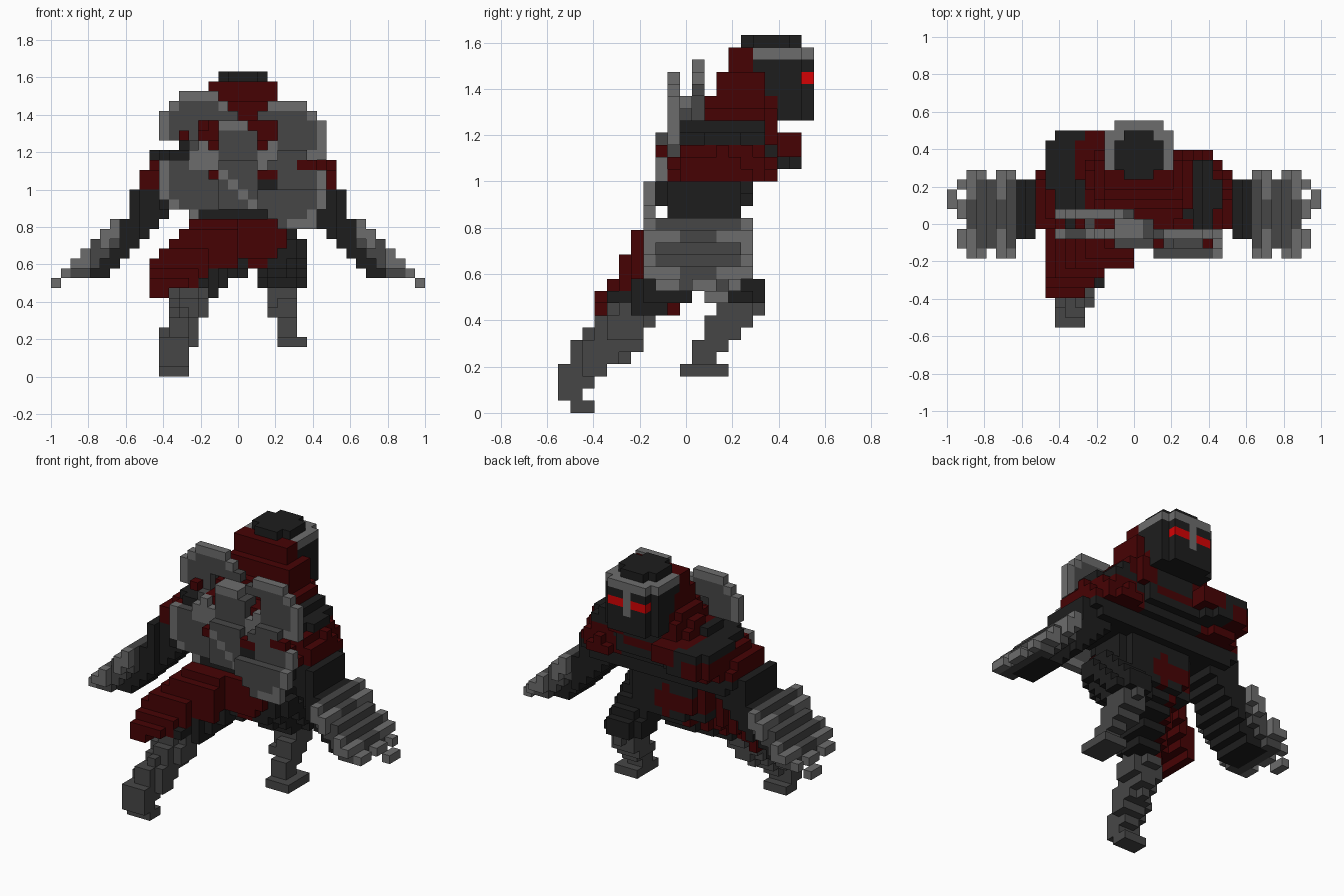
import bpy
import bmesh
from mathutils import Vector

cube = bpy.data.objects.get("Cube")
if cube:
    bpy.data.objects.remove(cube, do_unlink=True)

U = 2 / 38                      # size of one block
ORIGIN = Vector((-1, -10.5 * U, 0))
COLOURS = {"dark": (.0125, .0125, .0125), "grey": (.062, .062, .062),
           "light": (.152, .152, .152), "red": (.062, .0008, .0012),
           "bright_red": (.66, .0008, .0015)}
NAMES = list(COLOURS)
mats = []
for name, rgb in COLOURS.items():
    m = bpy.data.materials.new(name)
    m.use_nodes = True
    m.diffuse_color = (*rgb, 1)
    bsdf = m.node_tree.nodes["Principled BSDF"]
    bsdf.inputs["Base Color"].default_value = (*rgb, 1)
    bsdf.inputs["Roughness"].default_value = .8
    mats.append(m)

blocks = {}                     # cell -> (part, colour)


def put(part, colour, cell):
    c = colour(*cell) if callable(colour) else colour
    if c:
        blocks[cell] = (part, c)


def box(part, colour, xs, ys, zs):
    for i in range(xs[0], xs[1] + 1):
        for j in range(ys[0], ys[1] + 1):
            for k in range(zs[0], zs[1] + 1):
                put(part, colour, (i, j, k))


def cells():
    for i in range(38):
        for j in range(21):
            for k in range(31):
                yield (i, j, k), Vector((i + .5, j + .5, k + .5))


def blob(part, colour, centre, radii, power=3):
    for cell, p in cells():
        if sum(abs((p[a] - centre[a]) / radii[a]) ** power for a in range(3)) <= 1:
            put(part, colour, cell)


def limb(part, colour, start, end, r0, r1):
    a, b = Vector(start), Vector(end)
    for cell, p in cells():
        t = max(0, min(1, (p - a).dot(b - a) / (b - a).length_squared))
        if (p - a.lerp(b, t)).length <= r0 + (r1 - r0) * t:
            put(part, colour, cell)


# Torso: dark body leaning forward, red bands on the shoulders
def band(i, j, k):
    return "red" if 19 <= k <= 21 else "dark"


def chest_colour(i, j, k):
    if j > 15 + max(0, k - 18) * 1.5:
        return None
    if k >= 22 and 14 <= i <= 24 and j < 16:
        return "red"
    return "red" if 19 <= k <= 21 and abs(i - 18.5) > 6 else "dark"


def shoulder_colour(i, j, k):
    if k < 17 or (k < 19 and j > 15):
        return None
    return band(i, j, k)


blob("waist", "dark", (19, 12, 16), (5, 3, 4.5), 4)
blob("chest", chest_colour, (19, 13.3, 20.4), (8, 4.4, 3.6))
blob("right_shoulder", shoulder_colour, (12.5, 13.3, 19), (3.6, 4.6, 4.2), 2)
blob("right_shoulder", lambda i, j, k: "red" if i < 13 and k < 22 else "dark",
     (13.2, 16.2, 21.5), (3.4, 3.8, 1.9))
blob("left_shoulder", shoulder_colour, (25.5, 13.3, 19.2), (3.6, 4.6, 4.2), 2)
box("scarf", "red", (13, 16), (14, 18), (22, 22))
box("scarf", "red", (14, 16), (17, 19), (21, 22))


# Hips and legs
def thigh_colour(i, j, k):
    return "red" if k > 8.5 + (i - 14) * .84 and i < 19 else "dark"


blob("hips", lambda i, j, k: "red" if j <= 10 or (k >= 13 and i < 20) else "dark",
     (19, 11.3, 13.8), (5.4, 3.4, 2.4), 4)
limb("right_thigh", thigh_colour, (18, 11.5, 12.5), (14.2, 6.2, 9.3), 2.7, 2.2)
limb("right_shin", "grey", (14, 5.6, 7.2), (13, 2.4, 4), 2, 1.8)
box("right_foot", "grey", (11, 13), (0, 1), (1, 3))
box("right_foot", "grey", (11, 13), (1, 2), (0, 0))
limb("left_thigh", "dark", (23, 11.3, 13), (23.5, 14.8, 9.9), 2.7, 2.2)
limb("left_shin", "grey", (23.5, 14.8, 8.5), (24, 12, 4.6), 1.9, 1.2)
box("left_foot", "grey", (23, 25), (10, 13), (3, 3))

# Sloping cloth over the right thigh
for i in range(10, 19):
    start = 3 if i < 14 else min(6, i - 10)
    for j in range(start, int(9 + (i - 10) * .7) + 1):
        top = int(min(15, i + 1, 9 + 1.7 * (j - 3)))
        low = max(8 + (i > 11) + (i > 13), top - 3)
        box("thigh_cloth", "red", (i, i), (j, j), (low, top))


# Arms and spiked gauntlets, mirrored
def arm(side, flip):
    def x(i):
        return 37 - i if flip else i
    for i in range(7, 12):
        top = 15 if i == 7 else 18 if i == 8 else 20
        ys = (9, 14) if i < 9 else (10, 14)
        box(side + "_arm", band, (x(i), x(i)), ys, (i + 5, top))
    for i in range(1, 7):
        low, top = max(10, i + 5), i + 9
        reach = 3 if i in (1, 4) else 4
        for j in range(11 - reach, 12 + reach):
            d = abs(j - 11)
            if i == 1 and j % 3 == 1:
                continue
            for k in range(low, top + 1):
                if d == 4 and k < max(11, top - 1) or d == 3 and k < top - 2:
                    continue
                if d == 4 or i == 1 or (k == top and i in (2, 5) and d > 1):
                    c = "light"
                else:
                    c = "dark" if k < top - 1 and d < 3 else "grey"
                put(side + "_gauntlet", c, (x(i), j, k))
    box(side + "_claw", "light", (x(0), x(0)), (12, 13), (9, 9))


arm("right", False)
arm("left", True)

# Hood, neck and face
blob("hood", "red", (19.5, 15, 23.6), (5.2, 3.4, 2.6))
box("hood", "red", (15, 24), (12, 16), (24, 24))
box("hood", "red", (16, 23), (12, 16), (25, 25))
box("hood", "red", (16, 23), (13, 16), (26, 27))
box("hood", "red", (16, 22), (14, 16), (28, 29))
box("collar", "dark", (25, 26), (10, 16), (22, 22))
box("collar", "dark", (25, 25), (10, 16), (23, 23))
box("neck", "dark", (17, 21), (15, 17), (22, 23))
box("face", lambda i, j, k: "red" if j < 16 + (29 - k) // 2 and i in (16, 22) else "dark",
    (16, 22), (16, 19), (24, 28))
box("face", "dark", (17, 21), (20, 20), (24, 28))
box("eyes", "bright_red", (17, 21), (20, 20), (27, 27))
box("nose_guard", "light", (19, 19), (20, 20), (26, 28))
box("brow_band", "light", (16, 22), (16, 19), (29, 29))
box("brow_band", "light", (17, 21), (20, 20), (29, 29))
box("cap", lambda i, j, k: None if i in (17, 21) and j in (15, 19) else "dark",
    (17, 21), (15, 19), (30, 30))


# Crossed blades on the back, with light outer rims
def blade(part, cx, cz, rx, rz, depth):
    for i in range(38):
        for k in range(31):
            dx, dz = (i + .5 - cx) / rx, (k + .5 - cz) / rz
            r = dx * dx + dz * dz
            outer = dx * (cx - 19) + dz * (cz - 21) > 0
            gap = (abs(i - 18.5) < 4 and 23 <= k <= 25) or (i in (11, 12, 13) and k in (22, 23))
            if r <= 1.1 and not gap:
                c = "light" if r > .62 and outer else "grey"
                put(part, c, (i, depth(k), k))


blade("upper_right_blade", 15, 25, 4, 3.8, lambda k: 11 if k > 23 else 10)
blade("upper_left_blade", 24, 24.4, 4, 3.4, lambda k: 9)
blade("lower_right_blade", 14.7, 19.8, 4, 3.2, lambda k: 9)
blade("lower_left_blade", 24.6, 18.8, 3.2, 3.9, lambda k: 8 if k > 18 else 7)
box("blade_centre", "grey", (17, 20), (8, 8), (17, 21))
box("blade_centre", "grey", (17, 20), (9, 10), (17, 24))
box("blade_centre", "light", (17, 19), (9, 10), (25, 25))
box("blade_centre", "dark", (21, 22), (8, 8), (17, 19))
for n in range(4):
    box("blade_grip", "light", (17 + n, 17 + n), (8, 8), (20 - n, 20 - n))
for left in (14, 21):
    box("blade_bolt", "light", (left, left + 2), (9, 9), (21, 22))
    box("blade_bolt", "light", (left + 1, left + 1), (9, 9), (23, 23))
box("cloth_strip", "red", (16, 16), (8, 8), (20, 20))
box("cloth_strip", "red", (13, 13), (10, 10), (24, 24))
box("cloth_strip", "red", (21, 22), (8, 8), (20, 20))
box("cloth_strip", "red", (25, 26), (8, 8), (21, 21))
box("cloth_strip", "red", (24, 24), (9, 9), (22, 22))

# Turn the blocks of each part into one mesh of outer faces
SIDES = [(axis, step) for axis in range(3) for step in (0, 1)]
for part in sorted({p for p, c in blocks.values()}):
    bm = bmesh.new()
    corners = {}

    def corner(c):
        if c not in corners:
            corners[c] = bm.verts.new(ORIGIN + Vector(c) * U)
        return corners[c]

    for cell, (owner, colour) in blocks.items():
        if owner != part:
            continue
        for axis, step in SIDES:
            beside = list(cell)
            beside[axis] += 2 * step - 1
            if tuple(beside) in blocks:
                continue
            b, c = (axis + 1) % 3, (axis + 2) % 3
            ring = []
            for db, dc in ((0, 0), (1, 0), (1, 1), (0, 1)):
                v = list(cell)
                v[axis] += step
                v[b] += db
                v[c] += dc
                ring.append(corner(tuple(v)))
            face = bm.faces.new(ring if step else ring[::-1])
            face.material_index = NAMES.index(colour)
    mesh = bpy.data.meshes.new(part)
    bm.to_mesh(mesh)
    bm.free()
    for m in mats:
        mesh.materials.append(m)
    bpy.context.collection.objects.link(bpy.data.objects.new(part, mesh))
